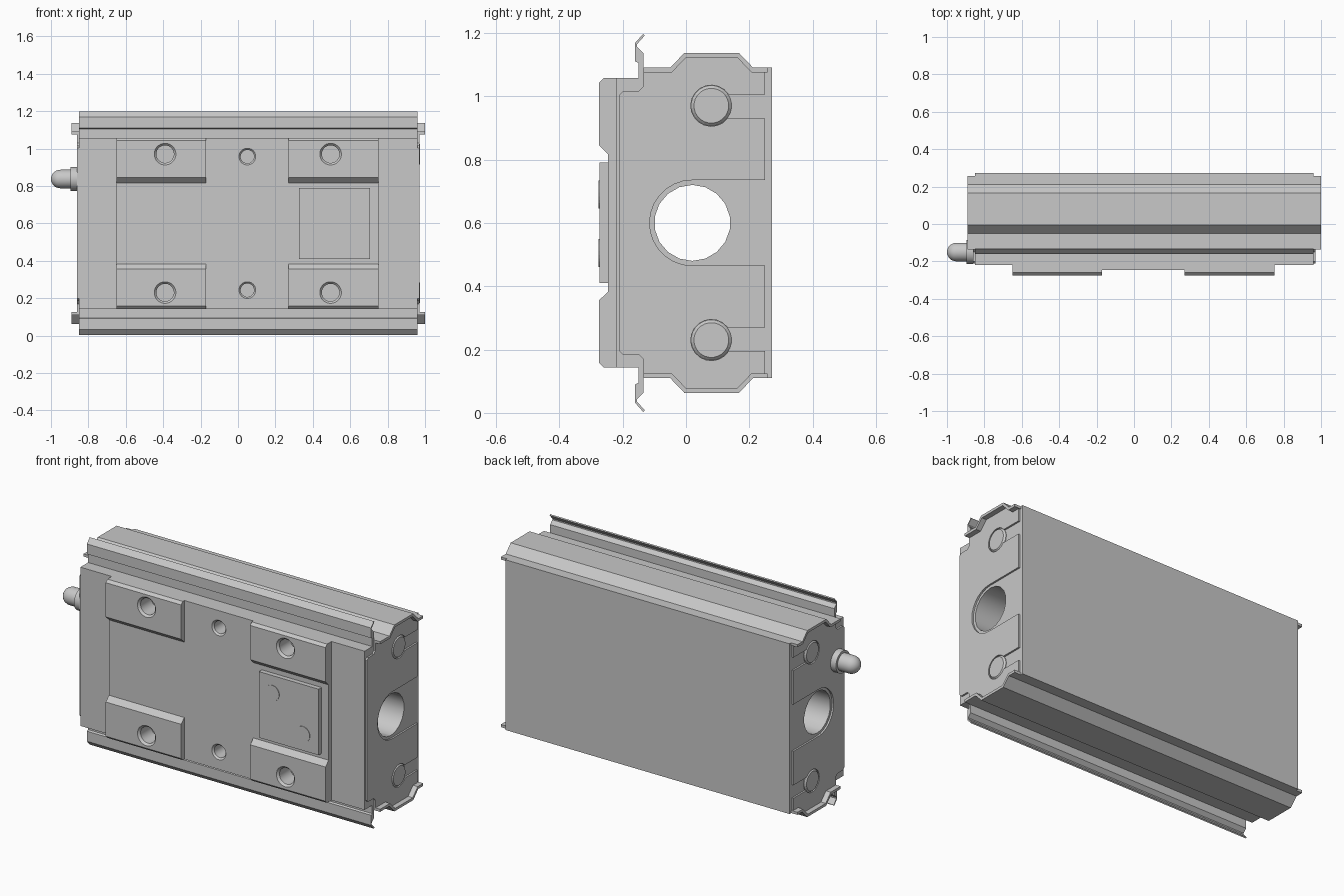
import bpy, bmesh, math
from mathutils import Vector

if "Cube" in bpy.data.objects:
    bpy.data.objects.remove(bpy.data.objects["Cube"])

grey = bpy.data.materials.new("light grey metal")
grey.use_nodes = True
grey.diffuse_color = (0.58, 0.58, 0.58, 1)
grey.node_tree.nodes["Principled BSDF"].inputs["Base Color"].default_value = grey.diffuse_color

XC, ZC = 0.055, 0.6                 # centre of the carriage body
LEFT, RIGHT = XC - 0.905, XC + 0.905


def flip(points):
    """Mirror (y, z) points top to bottom."""
    return [(y, 2 * ZC - z) for y, z in points]


def both(points):
    """Close a top half outline with its mirrored lower half."""
    return points + flip(points)[::-1]


def finish(name, bm):
    bmesh.ops.recalc_face_normals(bm, faces=bm.faces)
    mesh = bpy.data.meshes.new(name)
    bm.to_mesh(mesh)
    bm.free()
    mesh.materials.append(grey)
    obj = bpy.data.objects.new(name, mesh)
    bpy.context.scene.collection.objects.link(obj)
    return obj


def extrude(name, outline, x0, x1):
    """Sweep a (y, z) outline along x."""
    bm = bmesh.new()
    face = bm.faces.new([bm.verts.new((x0, y, z)) for y, z in outline])
    new = bmesh.ops.extrude_face_region(bm, geom=[face])["geom"]
    bmesh.ops.translate(bm, vec=(x1 - x0, 0, 0),
                        verts=[v for v in new if isinstance(v, bmesh.types.BMVert)])
    return finish(name, bm)


def box(name, x0, x1, y0, y1, z0, z1):
    return extrude(name, [(y0, z0), (y1, z0), (y1, z1), (y0, z1)], x0, x1)


def lathe(name, profile, origin, axis, sides=24):
    """Turn (radius, distance) points around an axis, capped at both ends."""
    bm = bmesh.new()
    turn = Vector(axis).to_track_quat('Z', 'Y')
    rings = []
    for r, d in profile:
        ring = []
        for i in range(sides):
            a = 2 * math.pi * (i + 0.5) / sides
            p = Vector((r * math.cos(a), r * math.sin(a), d))
            ring.append(bm.verts.new(Vector(origin) + turn @ p))
        rings.append(ring)
    for a, b in zip(rings, rings[1:]):
        for i in range(sides):
            j = (i + 1) % sides
            bm.faces.new((a[i], a[j], b[j], b[i]))
    bm.faces.new(rings[0])
    bm.faces.new(rings[-1])
    return finish(name, bm)


def arc(cy, cz, r, start, end, steps):
    angles = [math.radians(start + (end - start) * i / steps) for i in range(steps + 1)]
    return [(cy + r * math.cos(a), cz + r * math.sin(a)) for a in angles]


def cut(obj, cutters):
    for c in cutters:
        mod = obj.modifiers.new("hole", 'BOOLEAN')
        mod.operation, mod.solver, mod.object = 'DIFFERENCE', 'EXACT', c
    bpy.context.view_layer.update()
    graph = bpy.context.evaluated_depsgraph_get()
    mesh = bpy.data.meshes.new_from_object(obj.evaluated_get(graph))
    obj.modifiers.clear()
    obj.data = mesh


def smooth(obj):
    bpy.ops.object.select_all(action='DESELECT')
    obj.select_set(True)
    bpy.context.view_layer.objects.active = obj
    bpy.ops.object.shade_smooth_by_angle(angle=math.radians(30))


# Main body and the front slab
roof = [(-0.135, 1.09), (-0.05, 1.09), (-0.005, 1.137), (0.167, 1.137), (0.212, 1.09)]
body_half = [(-0.22, 1.057), (-0.135, 1.057)] + roof + [(0.272, 1.09)]
body = extrude("body", both(body_half), LEFT, RIGHT)

# Raised middle of the front
middle = box("front_panel", -0.65, 0.75, -0.246, -0.20, 0.143, 1.057)

# Mounting pads with bevelled edges
pad = [(-0.22, 1.057), (-0.26, 1.057), (-0.275, 1.042), (-0.275, 0.845),
       (-0.246, 0.817), (-0.22, 0.817)]
pads = []
for side, x0 in (("right", -0.65), ("left", 0.27)):
    for level, shape in (("upper", pad), ("lower", flip(pad))):
        pads.append(extrude(f"{level}_{side}_pad", shape, x0, x0 + 0.48))

# Holes: bore along the body, bolt holes through the pads, small holes between
bore = lathe("bore_cutter", [(0.12, -1.2), (0.12, 1.2)], (XC, 0.02, ZC), (1, 0, 0), 18)
bolts, small = [], []
for dz in (-1, 1):
    for x in (-0.39, 0.495):
        bolts.append(lathe("bolt_cutter", [(0.058, -0.1), (0.058, 0), (0.047, 0.012), (0.047, 0.11)],
                           (x, -0.275, ZC + dz * 0.37), (0, 1, 0)))
    small.append(lathe("small_cutter", [(0.045, -0.1), (0.045, 0), (0.036, 0.01), (0.036, 0.09)],
                       (0.05, -0.246, ZC + dz * 0.357), (0, 1, 0), 20))
cutters = [bore] + bolts + small
for obj in [body, middle] + pads:
    cut(obj, cutters if obj is body else bolts + small if obj is middle else bolts)
    smooth(obj)
for c in cutters:
    bpy.data.objects.remove(c)

# Label plate with two flat plugs
box("label_plate", 0.325, 0.705, -0.273, -0.23, 0.41, 0.79)
for i, (x, z) in enumerate(((0.41, 0.69), (0.605, 0.505))):
    lathe(f"plate_plug_{i + 1}", [(0.045, 0), (0.045, 0.005)], (x, -0.271, z), (0, -1, 0))

# End plates with open slots for the bore and the screws
slot_half = (arc(0.02, ZC, 0.135, 180, 90, 7)[1:] + [(0.25, 0.735), (0.25, 0.93), (0.131, 0.93)]
             + arc(0.08, 0.97, 0.065, 322, 33, 16)[1:]
             + [(0.25, 1.005), (0.25, 1.075), (0.207, 1.075), (0.162, 1.122), (0, 1.122),
                (-0.045, 1.075), (-0.135, 1.075), (-0.135, 1.03), (-0.15, 1.015), (-0.2, 1.015),
                (-0.212, 1.003)])
end_outline = [(-0.115, ZC)] + slot_half + flip(slot_half)[::-1]
# Thin lips carrying the roof shape past the end plates
lip = ([(-0.135, 1.075)] + roof + [(0.257, 1.09), (0.257, 1.075), (0.207, 1.075),
       (0.162, 1.122), (0, 1.122), (-0.045, 1.075)])
for side, s in (("left", 1), ("right", -1)):
    inner = XC + s * 0.9
    # split at mid height so that each half is a simple outline
    for level, f in (("upper", lambda p: p), ("lower", flip)):
        half = [(-0.115, ZC)] + slot_half + [(-0.212, ZC)]
        extrude(f"{side}_{level}_end_plate", f(half), inner, XC + s * 0.915)
        extrude(f"{side}_{level}_lip", f(lip), inner, XC + s * 0.945)
        z = f([(0.08, 0.97)])[0][1]
        lathe(f"{side}_{level}_end_screw", [(0.064, 0), (0.064, 0.008), (0.055, 0.017)],
              (inner, 0.08, z), (s, 0, 0))

# Bent side seals along the length
seal = [(-0.15, 1.055), (-0.15, 1.105), (-0.161, 1.11), (-0.161, 1.168), (-0.135, 1.197),
        (-0.13, 1.192), (-0.155, 1.164), (-0.155, 1.157), (-0.135, 1.137), (-0.135, 1.055)]
extrude("upper_seal", seal, LEFT, RIGHT)
extrude("lower_seal", flip(seal), LEFT, RIGHT)

# Grease nipple on the right end
dome = [(0.05 * math.cos(a), 0.09 + 0.05 * math.sin(a))
        for a in (math.radians(15 * i) for i in range(6))] + [(0.004, 0.14)]
smooth(lathe("grease_nipple", [(0.05, 0)] + dome, (-0.86, -0.15, 0.837), (-1, 0, 0)))
smooth(lathe("nipple_collar", [(0.064, 0), (0.064, 0.035)], (-0.86, -0.15, 0.837), (-1, 0, 0)))
